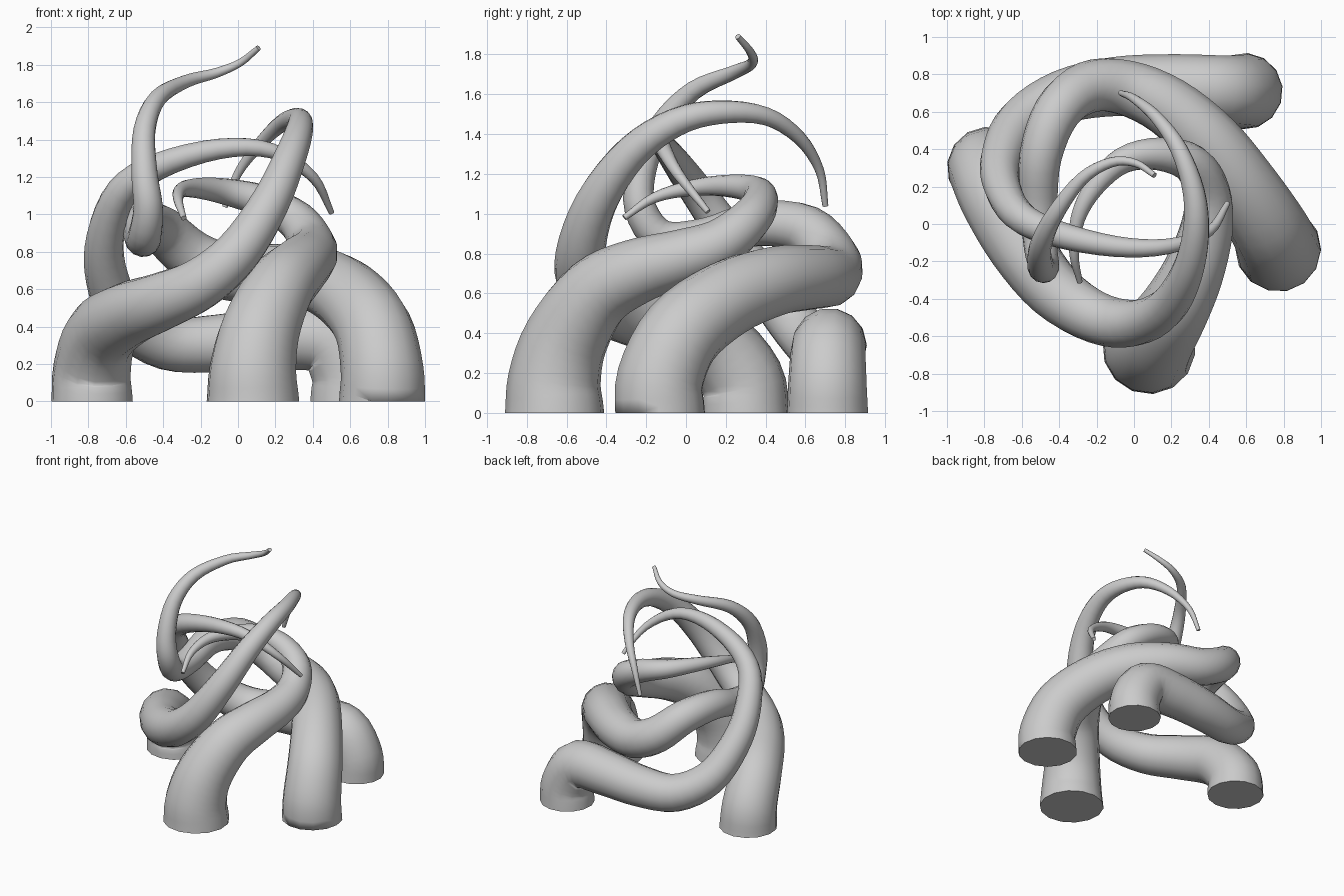
import bpy
from mathutils import Vector

if "Cube" in bpy.data.objects:
    bpy.data.objects.remove(bpy.data.objects["Cube"])


def smooth_path(pts, steps=4):
    """Catmull-Rom resampling of a few control points."""
    p = [Vector(q) for q in pts]
    p = [2 * p[0] - p[1]] + p + [2 * p[-1] - p[-2]]
    out = []
    for i in range(1, len(p) - 2):
        a, b, c, d = p[i - 1:i + 3]
        for s in range(steps):
            t = s / steps
            out.append(0.5 * (2 * b + (c - a) * t + (2 * a - 5 * b + 4 * c - d) * t * t
                              + (3 * b - a - 3 * c + d) * t ** 3))
    return out + [p[-2]]


def tentacle(name, pts, base_r, tip_r=0.015, power=1.05):
    """Capped tube tapering along its length, with a flat base on the ground."""
    path = smooth_path(pts)
    dist = [0.0]
    for a, b in zip(path, path[1:]):
        dist.append(dist[-1] + (b - a).length)
    cu = bpy.data.curves.new(name, 'CURVE')
    cu.dimensions = '3D'
    cu.bevel_depth = 1.0
    cu.bevel_resolution = 5
    cu.use_fill_caps = True
    sp = cu.splines.new('POLY')
    sp.points.add(len(path) - 1)
    for q, v, d in zip(sp.points, path, dist):
        q.co = (v.x, v.y, v.z, 1)
        q.radius = tip_r + (base_r - tip_r) * (1 - d / dist[-1]) ** power
    sp.use_smooth = True
    ob = bpy.data.objects.new(name, cu)
    bpy.context.collection.objects.link(ob)
    bpy.ops.object.select_all(action='DESELECT')
    ob.select_set(True)
    bpy.context.view_layer.objects.active = ob
    bpy.ops.object.convert(target='MESH')
    # Level the base ring with the ground
    for v in ob.data.vertices:
        if v.co.z < 0.025:
            v.co.z = 0
    bpy.ops.object.shade_smooth()


# Back tentacle: low sweep along the back, then over the middle
tentacle("back_tentacle", [
    (.59, .71, 0), (.585, .71, .16), (.47, .715, .33), (.2, .735, .335), (-.1, .735, .31),
    (-.38, .68, .31), (-.6, .55, .44), (-.7, .38, .66), (-.71, .22, .88), (-.62, .05, 1.12),
    (-.42, -.05, 1.26), (-.1, -.12, 1.35), (.18, -.12, 1.34), (.4, -.04, 1.2), (.5, .11, 1.01)],
    .205, power=1)

# Left tentacle: crosses the front and arches over the top
tentacle("left_tentacle", [
    (-.78, .3, 0), (-.78, .28, .17), (-.73, .12, .36), (-.6, -.13, .46), (-.42, -.36, .53),
    (-.2, -.5, .63), (0, -.53, .8), (.17, -.45, 1.06), (.28, -.27, 1.31), (.33, -.05, 1.46),
    (.32, .17, 1.51), (.24, .4, 1.49), (.12, .57, 1.38), (0, .67, 1.22), (-.07, .7, 1.04)],
    .22, power=1.1)

# Front tentacle: leans right and curls round inside
tentacle("front_tentacle", [
    (.08, -.66, 0), (.08, -.66, .17), (.12, -.6, .38), (.22, -.45, .6), (.32, -.25, .71),
    (.39, -.02, .78), (.39, .17, .85), (.31, .32, .97), (.13, .375, 1.07), (-.06, .34, 1.12),
    (-.21, .2, 1.14), (-.3, .03, 1.13), (-.32, -.16, 1.08), (-.29, -.31, .98)], .25, power=1.12)

# Right tentacle: sweeps round the back, then rises to the highest tip
tentacle("right_tentacle", [
    (.77, -.13, 0), (.77, -.13, .17), (.72, -.02, .4), (.58, .2, .57), (.4, .44, .66),
    (.18, .63, .68), (-.05, .73, .69), (-.25, .73, .78), (-.41, .6, .92), (-.5, .36, .95),
    (-.51, .1, .88), (-.5, -.12, .88), (-.48, -.23, 1.03), (-.5, -.22, 1.22), (-.5, -.12, 1.45),
    (-.43, .04, 1.62), (-.28, .24, 1.71), (-.12, .33, 1.755), (.01, .325, 1.81), (.11, .26, 1.89)],
    .23)
